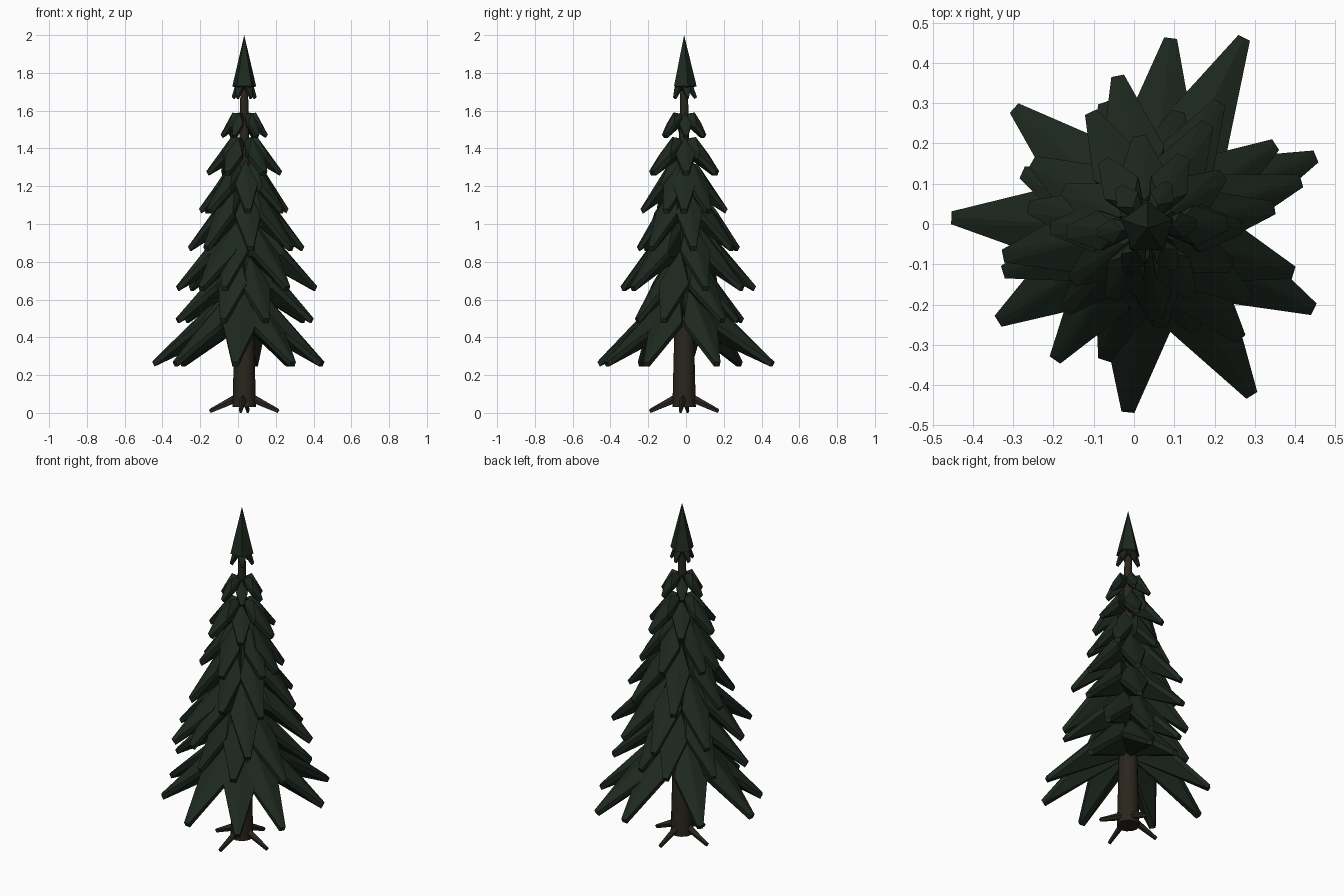
import bpy, bmesh, math
from mathutils import Vector

if "Cube" in bpy.data.objects:
    bpy.data.objects.remove(bpy.data.objects["Cube"])

CX, CY = 0.033, -0.01          # trunk axis


def material(name, rgb):
    m = bpy.data.materials.new(name)
    m.diffuse_color = (*rgb, 1)
    m.use_nodes = True
    m.node_tree.nodes["Principled BSDF"].inputs["Base Color"].default_value = m.diffuse_color
    return m


GREEN = material("dark needle green", (0.0125, 0.0215, 0.0135))
BARK = material("dark bark brown", (0.023, 0.019, 0.0125))


def finish(bm, name, mat):
    bmesh.ops.recalc_face_normals(bm, faces=bm.faces)
    me = bpy.data.meshes.new(name)
    bm.to_mesh(me)
    bm.free()
    me.materials.append(mat)
    ob = bpy.data.objects.new(name, me)
    bpy.context.collection.objects.link(ob)
    return ob


def hull(bm, pts, angle):
    """Convex solid from (radius, side, height) points turned about the trunk."""
    c, s = math.cos(angle), math.sin(angle)
    vs = [bm.verts.new((CX + r * c - t * s, CY + r * s + t * c, z)) for r, t, z in pts]
    res = bmesh.ops.convex_hull(bm, input=vs)
    junk = [g for g in res["geom_interior"] + res["geom_unused"]
            if isinstance(g, bmesh.types.BMVert)]
    bmesh.ops.delete(bm, geom=list(set(junk)), context='VERTS')


def branch(bm, deg, R, top, tip, w):
    """Drooping ridged bough with wide eaves and a narrow blunt tip."""
    peak = min(0.07, 0.5 * R)
    th = min(0.028, 0.14 * R)
    tw = min(0.016, 0.08 * R)
    f = 0.38
    e = peak + f * (R - peak)
    ez = top + (tip + th - top) * f - 0.48 * w
    pts = [(0.0, 0, top - 0.01), (peak, 0, top), (0.01, 0, top - 0.5 * (top - tip)),
           (R - 0.01, 0, tip + th + 0.006)]
    for s in (-1, 1):
        pts += [(e, s * w, ez), (e - 0.01, s * w * 0.95, ez - th),
                (R, s * tw, tip + th * 0.7), (R - 0.012, s * tw, tip - 0.004)]
    hull(bm, pts, math.radians(deg))


# Trunk
bm = bmesh.new()
bmesh.ops.create_cone(bm, cap_ends=True, segments=12, radius1=0.062, radius2=0.019, depth=1.72)
bmesh.ops.translate(bm, verts=bm.verts, vec=Vector((CX, CY, 0.03 + 0.86)))
trunk = finish(bm, "trunk", BARK)
for p in trunk.data.polygons:
    p.use_smooth = len(p.vertices) == 4

# Four splayed roots
bm = bmesh.new()
for i in range(4):
    pts = [(0.02, 0, 0.115), (0.182, 0, 0.022)]
    for s in (-1, 1):
        pts += [(0.02, s * 0.02, 0.085), (0.03, s * 0.012, 0.06),
                (0.186, s * 0.008, 0.014), (0.178, s * 0.005, 0.0)]
    hull(bm, pts, math.radians(-96 + 90 * i))
finish(bm, "roots", BARK)


def ring(count, start, radius):
    return [(start + 360 / count * i, radius) for i in range(count)]


# Bough tiers: top height, tip height, half width, (direction, reach)
tiers = [
    (0.68, 0.25, 0.094, [(23, .455), (63, .53), (83, .475), (138, .445), (177, .487),
                         (212, .437), (264, .46), (302, .49), (334, .46)]),
    (0.86, 0.48, 0.082, [(-17, .38), (33, .38), (75, .30), (109, .33), (156, .34),
                         (197, .375), (245, .27), (295, .28)]),
    (1.04, 0.65, 0.080, [(17, .40), (60, .36), (101, .385), (150, .33), (191, .365),
                         (235, .40), (252, .345), (310, .36)]),
    (1.22, 0.86, 0.068, [(9, .32), (60, .30), (116, .32), (170, .30), (225, .29),
                         (278, .25), (325, .31)]),
    (1.34, 1.06, 0.060, ring(6, 35, .23) + [(0, .235), (180, .24)]),
    (1.46, 1.26, 0.050, ring(6, 3, .20)),
    (1.59, 1.46, 0.032, ring(6, 5, .125)),
    (1.77, 1.665, 0.022, ring(5, 18, .068)),
]
for n, (top, tip, w, boughs) in enumerate(tiers):
    bm = bmesh.new()
    for i, (deg, reach) in enumerate(boughs):
        branch(bm, deg, reach, top - 0.02 * (i % 2) * (n < 5), tip, w)
    finish(bm, f"bough_tier_{n + 1}", GREEN)

# Pointed crown
bm = bmesh.new()
pts = [(0, 0, 2.0), (0, 0, 1.70)]
pts += [(0.066 * math.cos(math.radians(a)), 0.066 * math.sin(math.radians(a)), 1.73)
        for a in range(18, 378, 72)]
hull(bm, pts, 0)
finish(bm, "crown", GREEN)
